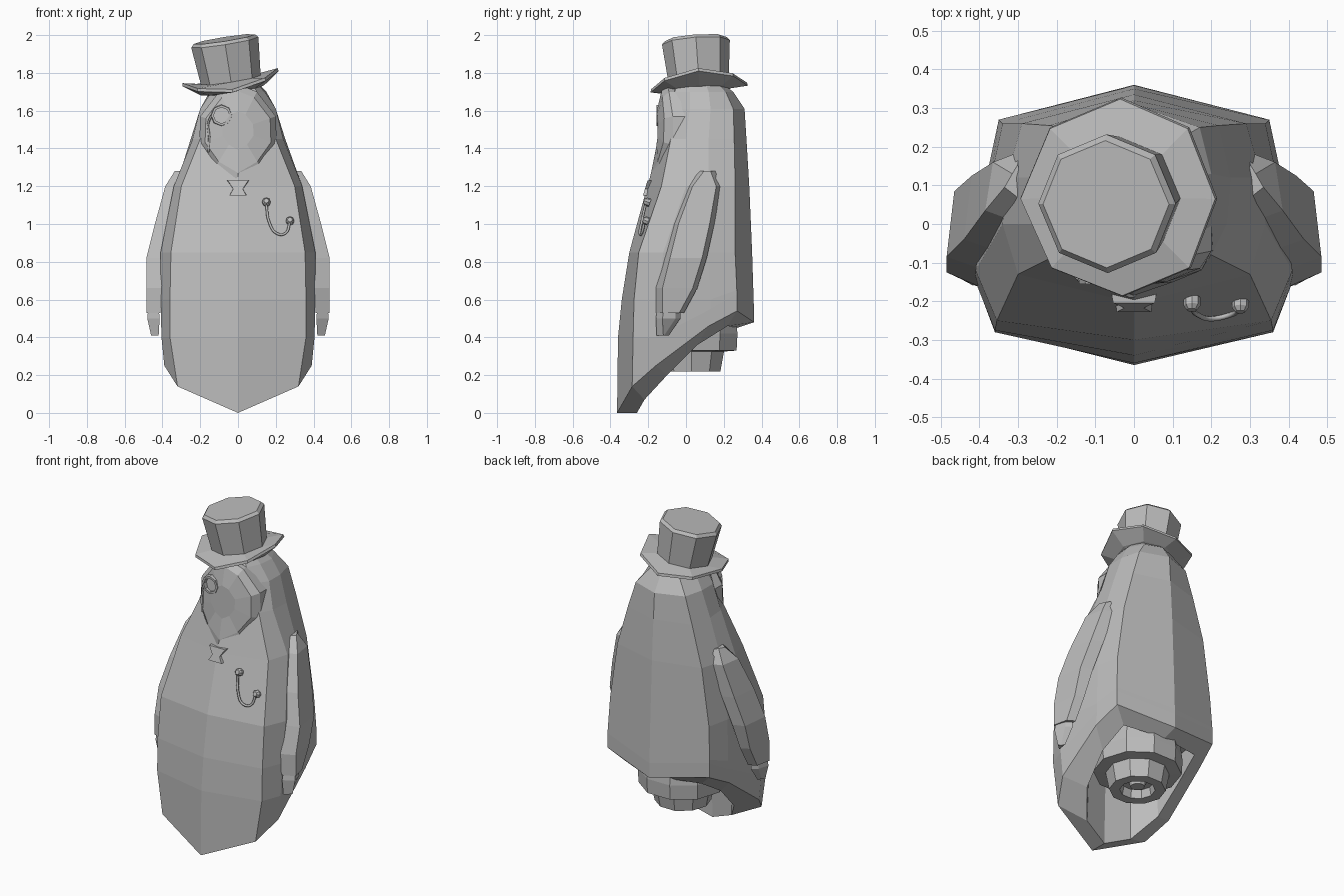
import bpy, bmesh, math
from mathutils import Matrix, Vector

old = bpy.data.objects.get("Cube")
if old:
    bpy.data.objects.remove(old, do_unlink=True)

grey = bpy.data.materials.new("plain grey")
grey.use_nodes = True
grey.diffuse_color = (0.5, 0.5, 0.5, 1)
grey.node_tree.nodes["Principled BSDF"].inputs["Base Color"].default_value = (0.5, 0.5, 0.5, 1)


def make_object(name, bm, matrix=Matrix()):
    """Turn a bmesh into a flat shaded object."""
    bmesh.ops.recalc_face_normals(bm, faces=bm.faces)
    bm.transform(matrix)
    mesh = bpy.data.meshes.new(name)
    bm.to_mesh(mesh)
    bm.free()
    mesh.materials.append(grey)
    obj = bpy.data.objects.new(name, mesh)
    bpy.context.collection.objects.link(obj)
    return obj


def loft(name, rings, matrix=Matrix(), closed=False):
    """Skin rings of points; cap the ends unless the loop is closed."""
    bm = bmesh.new()
    rows = [[bm.verts.new(p) for p in ring] for ring in rings]
    pairs = list(zip(rows, rows[1:]))
    if closed:
        pairs.append((rows[-1], rows[0]))
    else:
        bm.faces.new(rows[0])
        bm.faces.new(rows[-1])
    for low, high in pairs:
        for i in range(len(low)):
            j = (i + 1) % len(low)
            bm.faces.new((low[i], low[j], high[j], high[i]))
    return make_object(name, bm, matrix)


def circle(radius, z, sides=8, curl=0.0):
    """Regular ring; curl lifts its left and right and drops front and back."""
    steps = [math.tau * i / sides for i in range(sides)]
    return [(radius * math.cos(a), radius * math.sin(a), z + curl * math.cos(2 * a)) for a in steps]


def mirrored(half):
    """Complete a half ring whose first and last points lie on x = 0."""
    return half + [(-x, y, z) for x, y, z in half[-2:0:-1]]


def tube(name, points, radius):
    """Thin cord along a smooth path."""
    curve = bpy.data.curves.new(name, "CURVE")
    curve.dimensions = "3D"
    curve.bevel_depth = radius
    curve.bevel_resolution = 1
    curve.resolution_u = 5
    spline = curve.splines.new("BEZIER")
    spline.bezier_points.add(len(points) - 1)
    for bp, p in zip(spline.bezier_points, points):
        bp.co = p
        bp.handle_left_type = bp.handle_right_type = "AUTO"
    curve.materials.append(grey)
    obj = bpy.data.objects.new(name, curve)
    bpy.context.collection.objects.link(obj)


# Cloak: slanted hem, then level rings of front, corner, side, flank, back corner, back
hem = [(0, -.365, 0), (.32, -.285, .14), (.39, -.16, .25),
       (.38, .12, .46), (.35, .27, .54), (0, .36, .48)]
lining = [(0, -.26, 0), (.16, -.22, .07), (.26, -.1, .2),
          (.28, .06, .36), (.26, .22, .46), (0, .27, .45)]
levels = [
    (.4, -.36, (.36, -.28), (.405, -.16), (.38, .13), (.35, .27), .359),
    (.6, -.34, (.36, -.275), (.41, -.15), (.38, .13), (.35, .269), .358),
    (.85, -.3, (.355, -.25), (.41, -.12), (.37, .12), (.34, .26), .35),
    (1.2, -.205, (.3, -.13), (.34, 0), (.33, .12), (.29, .26), .335),
    (1.45, -.13, (.2, -.08), (.24, 0), (.25, .12), (.22, .255), .32),
    (1.61, -.11, (.14, -.06), (.2, .02), (.2, .13), (.17, .25), .31),
    (1.7, -.09, (.1, -.06), (.14, .02), (.15, .12), (.1, .21), .25),
    (1.75, -.06, (.07, -.04), (.1, .02), (.1, .1), (.07, .16), .18),
]
hollow = [(x * .95, y * .95, .52) for x, y, z in lining]
rings = [mirrored(hollow), mirrored(lining), mirrored(hem)]
for z, front, *sides, back in levels:
    flat = [(0, front), *sides, (0, back)]
    rings.append(mirrored([(x, y, max(z, h[2] + .05 + z * .1)) for (x, y), h in zip(flat, hem)]))
loft("cloak", rings)

# Stepped foot under the cloak, with a recessed middle
foot = [(.24, .54), (.255, .42), (.25, .33), (.18, .325), (.16, .22),
        (.1, .22), (.09, .27), (.05, .27), (.04, .24)]
loft("foot", [circle(r, z, 10) for r, z in foot], Matrix.Translation((0, .03, 0)))

# Face: pointed mask standing out of the cloak
outline = [(0, 1.74), (.1, 1.7), (.2, 1.57), (.205, 1.42), (.12, 1.3), (0, 1.23)]


def face_ring(scale, depths):
    return mirrored([(x * scale, d, 1.5 + (z - 1.5) * scale)
                     for (x, z), d in zip(outline, depths)])


loft("face", [
    face_ring(1, (.05, .05, .04, .02, -.03, -.1)),
    face_ring(1, (-.1, -.09, -.07, -.07, -.13, -.195)),
    face_ring(.85, (-.13, -.125, -.115, -.12, -.15, -.185)),
    face_ring(.4, (-.155, -.15, -.145, -.15, -.155, -.16)),
])

# Arms and hands: four sided sections of height, inner x, outer x, front y, back y
sleeve = [(1.28, .29, .335, .06, .155), (1.2, .29, .385, 0, .185),
          (1, .34, .44, -.075, .15), (.82, .385, .485, -.12, .11),
          (.66, .405, .485, -.16, .06), (.53, .41, .485, -.16, -.01)]
hand = [(.56, .42, .475, -.15, -.03), (.5, .415, .48, -.16, -.03), (.41, .42, .46, -.155, -.09)]


def limb(name, sections, sign):
    loft(name, [[(sign * a, f, z), (sign * b, f + .035, z),
                 (sign * (b - .02), k - .025, z), (sign * (a + .01), k, z)]
                for z, a, b, f, k in sections])


for side, sign in (("left", 1), ("right", -1)):
    limb(side + "_sleeve", sleeve, sign)
    limb(side + "_hand", hand, sign)

# Top hat: tilted crown on a curled brim
tilt = (Matrix.Translation((-.035, .068, 1.742)) @ Matrix.Rotation(math.radians(-9), 4, "Y")
        @ Matrix.Rotation(math.radians(4), 4, "X"))
loft("hat_crown", [circle(.155, -.03), circle(.18, .223), circle(.165, .24)], tilt)
loft("hat_brim", [circle(.1, -.05), circle(.17, -.035), circle(.258, 0, curl=.028),
                  circle(.255, .016, curl=.028), circle(.16, .02), circle(.1, .02)], tilt)

# Monocle ring and its cord
upright = Matrix.Rotation(math.radians(90), 4, "X")
loft("monocle_ring", [circle(.058, -.01), circle(.055, .02), circle(.042, .02), circle(.042, -.01)],
     Matrix.Translation((-.087, -.135, 1.575)) @ upright, closed=True)
tube("monocle_cord", [(-.14, -.145, 1.575), (-.158, -.125, 1.53), (-.152, -.125, 1.46),
                      (-.158, -.125, 1.38)], .006)

# Neck tie: flared knot over a short skirt
for name, top, bottom in (("tie_knot", (.06, 1.23), (.028, 1.185)),
                          ("tie_skirt", (.025, 1.19), (.05, 1.15))):
    loft(name, [[(-w, -.17, z), (w, -.17, z), (w * .9, -.204 - (1.23 - z) * .3, z),
                 (-w * .9, -.204 - (1.23 - z) * .3, z)] for w, z in (top, bottom)])

# Watch chain hung between two buttons
leaning = Matrix.Rotation(math.radians(70), 4, "X")
ends = [Vector((.15, -.2, 1.115)), Vector((.275, -.205, 1.015))]
for name, place in zip(("upper_button", "lower_button"), ends):
    loft(name, [circle(.022, -.01), circle(.022, .012), circle(.013, .024)],
         Matrix.Translation(place) @ leaning)
tube("watch_chain", [(.15, -.215, 1.1), (.165, -.235, 1.01), (.205, -.245, .95),
                     (.25, -.235, .95), (.275, -.22, 1.01)], .007)
